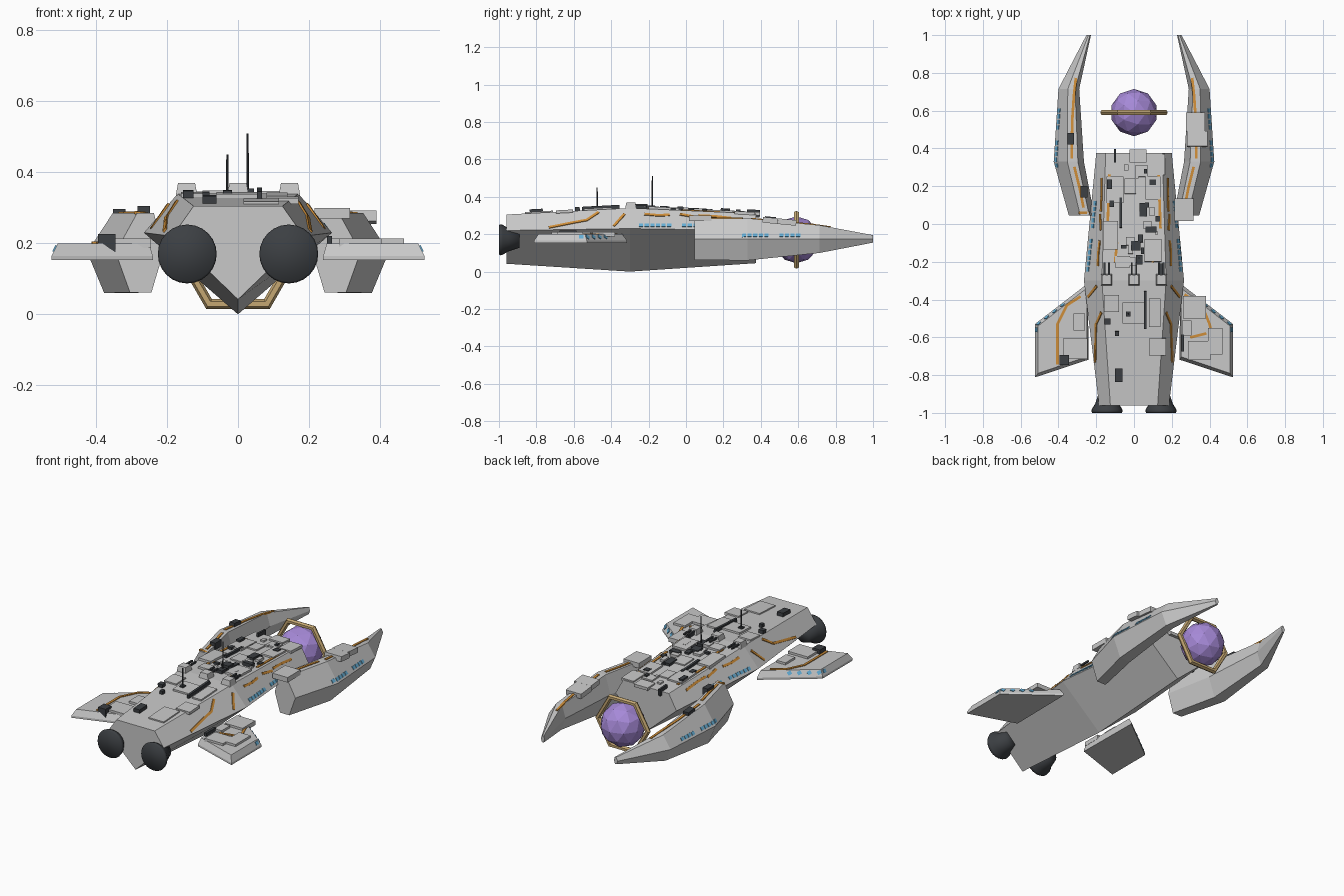
import bpy, bmesh, math, random
from mathutils import Vector, Matrix
from mathutils.bvhtree import BVHTree

if "Cube" in bpy.data.objects:
    bpy.data.objects.remove(bpy.data.objects["Cube"])

random.seed(4)


def material(name, rgb):
    m = bpy.data.materials.new(name)
    m.diffuse_color = (*rgb, 1)
    m.use_nodes = True
    m.node_tree.nodes["Principled BSDF"].inputs["Base Color"].default_value = m.diffuse_color
    return m


GREY = material("hull grey", (0.58, 0.58, 0.58))
DARK = material("dark metal", (0.045, 0.05, 0.056))
ORANGE = material("orange trim", (0.62, 0.27, 0.04))
BLUE = material("window blue", (0.13, 0.43, 0.68))
PURPLE = material("orb purple", (0.38, 0.25, 0.68))
GOLD = material("ring gold", (0.56, 0.39, 0.17))


def finish(name, bm, mat, smooth=False):
    bmesh.ops.recalc_face_normals(bm, faces=bm.faces)
    me = bpy.data.meshes.new(name)
    for f in bm.faces:
        f.smooth = smooth
    bm.to_mesh(me)
    me.materials.append(mat)
    ob = bpy.data.objects.new(name, me)
    bpy.context.collection.objects.link(ob)
    tree = BVHTree.FromBMesh(bm)
    bm.free()
    return tree


def loft(name, sections, mat, smooth=False):
    """Skin a list of equal-length point rings and cap both ends."""
    bm = bmesh.new()
    rings = [[bm.verts.new(p) for p in s] for s in sections]
    n = len(rings[0])
    for a, b in zip(rings, rings[1:]):
        for i in range(n):
            j = (i + 1) % n
            bm.faces.new((a[i], a[j], b[j], b[i]))
    bm.faces.new(rings[0])
    bm.faces.new(rings[-1])
    return finish(name, bm, mat, smooth)


def hit(tree, x, y, z=None, side=1):
    """Surface point and normal, seen from above, or from the side if z is given."""
    if z is None:
        r = tree.ray_cast(Vector((x, y, 2)), Vector((0, 0, -1)))
    else:
        r = tree.ray_cast(Vector((2 * side, y, z)), Vector((-side, 0, 0)))
    return (r[0], r[1]) if r[0] is not None else None


def box(bm, p, n, along, size, lift=0.0):
    """Box of (across, along, thick) lying on a surface."""
    yv = (along - n * along.dot(n)).normalized()
    xv = yv.cross(n)
    m = Matrix((xv, yv, n)).transposed().to_4x4()
    m.translation = p + n * lift
    bmesh.ops.create_cube(bm, size=1, matrix=m @ Matrix.Diagonal((*size, 1)))


Y = Vector((0, 1, 0))
plates, blocks, trim, windows = (bmesh.new() for _ in range(4))


def plate(bm, tree, x, y, sx, sy, h):
    r = hit(tree, x, y)
    if r:
        box(bm, r[0], r[1], Y, (sx, sy, 2 * h))


def stripe(tree, pts, side=None):
    """Thin orange plates following points: (x, y) from above or (y, z) from a side."""
    hs = [hit(tree, *p) if side is None else hit(tree, 0, *p, side) for p in pts]
    for a, b in zip(hs, hs[1:]):
        if a and b:
            d = b[0] - a[0]
            box(trim, (a[0] + b[0]) / 2, (a[1] + b[1]).normalized(), d,
                (0.014, d.length + 0.006, 0.009))


def window_row(tree, y0, y1, z, side, count):
    for i in range(count):
        r = hit(tree, 0, y0 + (y1 - y0) * i / (count - 1), z, side)
        if r:
            box(windows, r[0], r[1], Y, (0.02, 0.022, 0.007))


# Main hull: flat deck, sloped shoulders, V keel
def hull_ring(y, t, w, zt, zm, zb):
    return [(0, y, zb), (w, y, zm), (t, y, zt), (-t, y, zt), (-w, y, zm)]


hull = loft("hull", [hull_ring(-0.96, 0.125, 0.185, 0.305, 0.22, 0.042),
                     hull_ring(-0.3, 0.17, 0.265, 0.34, 0.23, 0.0),
                     hull_ring(0.375, 0.15, 0.2, 0.31, 0.22, 0.045)], GREY)


# Forward prongs
def arm_ring(s, y, xi, xo, zt, zb):
    w, zm = xo - xi, 0.175
    pts = [(xi, zm), (xi + .2 * w, zt), (xi + .55 * w, zt), (xo, zm),
           (xi + .7 * w, zb), (xi + .25 * w, zb)]
    return [(s * x, y, z) for x, z in pts]


arms, wings = {}, {}
for s, label in ((1, "right"), (-1, "left")):
    arms[s] = loft(label + "_prong", [arm_ring(s, 0.045, 0.21, 0.345, 0.285, 0.062),
                                      arm_ring(s, 0.33, 0.265, 0.425, 0.285, 0.06),
                                      arm_ring(s, 0.715, 0.29, 0.4, 0.248, 0.1),
                                      arm_ring(s, 1.0, 0.228, 0.252, 0.195, 0.155)], GREY)
    # Swept wings with a chamfered upper rim
    low = [(.245, -.315), (.525, -.53), (.525, -.812), (.24, -.718)]
    top = [(.25, -.34), (.508, -.54), (.508, -.79), (.25, -.703)]
    wings[s] = loft(label + "_wing", [[(s * x, y, 0.153) for x, y in low],
                                      [(s * x, y, 0.165) for x, y in low],
                                      [(s * x, y, 0.2) for x, y in top]], GREY)
    # Thruster bells
    prof = [(-.89, .042), (-.95, .062), (-.98, .08), (-.992, .083), (-1.0, .078)]
    loft(label + "_thruster",
         [[(s * .143 + r * math.cos(a * math.pi / 12), y, .17 + r * math.sin(a * math.pi / 12))
           for a in range(24)] for y, r in prof], DARK, True)

# Orb held between the prongs, and its six-sided ring
bm = bmesh.new()
bmesh.ops.create_icosphere(bm, subdivisions=2, radius=0.125,
                           matrix=Matrix.Translation((0, 0.59, 0.17)))
finish("orb", bm, PURPLE)
bm = bmesh.new()
rings = []
for i in range(6):
    a = i * math.pi / 3
    rings.append([bm.verts.new(((.163 + .016 * math.cos(b)) * math.cos(a),
                                .59 + .016 * math.sin(b),
                                .17 + (.163 + .016 * math.cos(b)) * math.sin(a)))
                  for b in (k * math.pi / 3 for k in range(6))])
for i in range(6):
    for k in range(6):
        a, b, m = rings[i], rings[(i + 1) % 6], (k + 1) % 6
        bm.faces.new((a[k], a[m], b[m], b[k]))
finish("orb_ring", bm, GOLD)

# Deck plates
for x, y, sx, sy in [(.02, .36, .09, .07), (.125, .315, .08, .11), (.1, .19, .08, .12),
                     (-.02, .2, .06, .08), (.01, .02, .09, .09), (-.1, .18, .09, .14),
                     (-.125, -.06, .08, .15), (.1, -.14, .09, .12), (-.06, -.2, .08, .06),
                     (-.12, -.42, .08, .09), (0, -.47, .12, .11), (.11, -.47, .06, .15),
                     (.125, -.65, .09, .09), (.065, -.785, .1, .15), (.04, .28, .07, .06)]:
    plate(plates, hull, x, y, sx, sy, random.uniform(.007, .014))
# Deck machinery
for x, y, sx, sy in [(-.08, -.8, .04, .07), (-.14, -.515, .03, .03), (-.09, -.58, .02, .025),
                     (.06, -.455, .014, .2), (-.07, .06, .014, .16), (.05, .075, .04, .07),
                     (.01, -.115, .05, .05), (.09, -.03, .06, .03), (-.1, .36, .012, .07),
                     (-.13, .21, .025, .05), (.14, -.25, .02, .08), (.027, -.19, .035, .05),
                     (-.03, -.475, .025, .025)]:
    plate(blocks, hull, x, y, sx, sy, random.uniform(.012, .022))
# Small scattered fittings amidships
for i in range(22):
    plate(plates if i % 2 else blocks, hull, random.uniform(-.13, .13), random.uniform(-.22, .3),
          random.uniform(.015, .05), random.uniform(.015, .05), random.uniform(.008, .018))

# Plates and blocks on wings and prongs
for x, y, sx, sy in [(-.31, -.66, .13, .11), (-.29, -.52, .06, .09), (.32, -.44, .12, .12),
                     (.43, -.62, .075, .14), (.345, -.67, .12, .1), (.28, -.55, .05, .08)]:
    plate(plates, wings[1 if x > 0 else -1], x, y, sx, sy, .013)
for x, y, sx, sy in [(.325, .54, .1, .1), (.335, .45, .11, .08), (.265, .075, .1, .12)]:
    plate(plates, arms[1], x, y, sx, sy, .015)
plate(blocks, wings[-1], -.37, -.72, .05, .055, .026)
plate(blocks, wings[1], .258, -.63, .015, .09, .02)
plate(blocks, arms[-1], -.335, .45, .035, .06, .02)
plate(blocks, arms[-1], -.265, .17, .035, .06, .02)

# Orange trim and blue windows
for s in (1, -1):
    for line in ([(-.73, .236), (-.6, .262), (-.53, .275), (-.47, .315)],
                 [(-.385, .245), (-.33, .305)], [(-.22, .306), (-.15, .3), (-.09, .302)],
                 [(-.03, .305), (.05, .292)], [(.07, .298), (.15, .295), (.24, .285)]):
        stripe(hull, line, s)
    stripe(arms[s], [(s * .308, .77), (s * .318, .68), (s * .327, .55), (s * .33, .35)])
    stripe(arms[s], [(s * .315, .3), (s * .29, .2), (s * .268, .09)])
    stripe(hull, [(s * .13, .26), (s * .135, .13), (s * .14, -.02)])
    stripe(hull, [(s * .09, -.1), (s * .1, -.2)])
    window_row(hull, -.24, -.09, .247, s, 6)
    window_row(hull, -.01, .11, .247, s, 5)
    window_row(arms[s], .31, .43, .193, s, 5)
    window_row(arms[s], .51, .6, .193, s, 4)
    window_row(wings[s], -.56, -.43, .185, s, 5)
stripe(wings[-1], [(-.285, -.385), (-.355, -.43), (-.405, -.53), (-.405, -.74)])
stripe(wings[1], [(.27, -.375), (.36, -.43), (.4, -.53), (.405, -.55)])
stripe(wings[1], [(.3, -.6), (.38, -.58)])
stripe(arms[-1], [(-.24, .06), (-.29, .06)])

# Twin-barrel turrets
for x in (-.145, 0, .145):
    bm = bmesh.new()
    bmesh.ops.create_cone(bm, cap_ends=True, segments=4, radius1=.043, radius2=.034, depth=.035,
                          matrix=Matrix.Translation((x, -.295, .352)) @
                          Matrix.Rotation(math.pi / 4, 4, 'Z'))
    finish("turret", bm, GREY)
    for dx in (-.012, .012):
        box(blocks, Vector((x + dx, -.25, .357)), Vector((0, 0, 1)), Y, (.01, .09, .01))

# Antenna masts
for x, y, z in ((-.03, -.475, .45), (.027, -.18, .51)):
    bm = bmesh.new()
    bmesh.ops.create_cone(bm, cap_ends=True, segments=8, radius1=.004, radius2=.003,
                          depth=z - .32, matrix=Matrix.Translation((x, y, (z + .32) / 2)))
    finish("antenna", bm, DARK)

finish("armour_plates", plates, GREY)
finish("machinery_blocks", blocks, DARK)
finish("trim_stripes", trim, ORANGE)
finish("windows", windows, BLUE)
